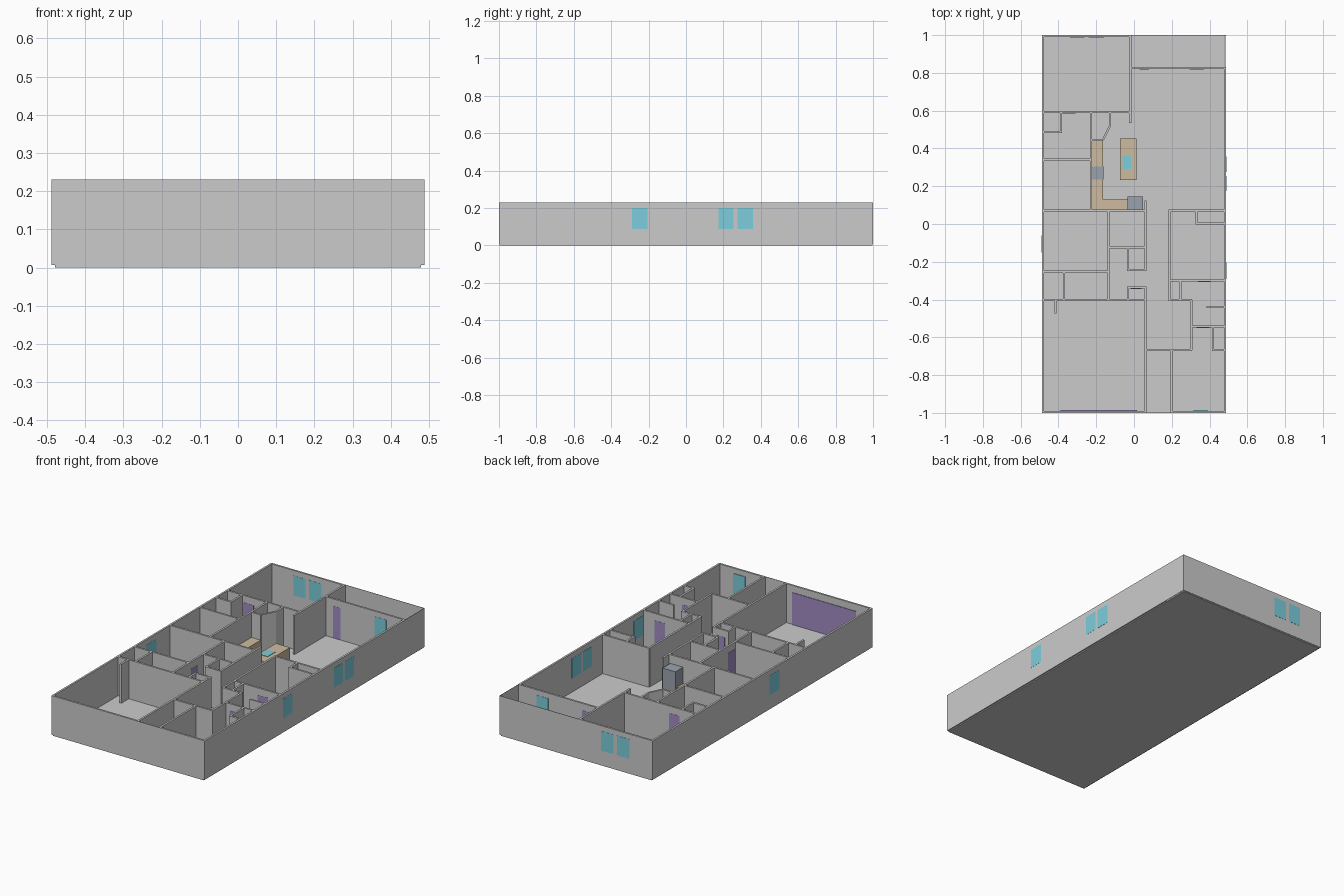
import bpy, bmesh, math
from mathutils import Matrix, Vector

H, T, F = 0.23, 0.011, 0.006   # wall top, wall thickness, floor top

def material(name, rgb):
    m = bpy.data.materials.new(name)
    m.diffuse_color = (*rgb, 1)
    return m

GLASS = material("glass", (0.2, 0.62, 0.72))
DOOR = material("door_purple", (0.36, 0.26, 0.55))
TAN = material("counter_tan", (0.62, 0.5, 0.35))
STEEL = material("steel", (0.33, 0.36, 0.42))

def add_box(bm, x0, x1, y0, y1, z0, z1):
    m = Matrix.Translation(((x0 + x1) / 2, (y0 + y1) / 2, (z0 + z1) / 2)) \
        @ Matrix.Diagonal((abs(x1 - x0), abs(y1 - y0), abs(z1 - z0), 1))
    bmesh.ops.create_cube(bm, size=1, matrix=m)

def finish(name, bm, mat=None):
    me = bpy.data.meshes.new(name)
    bm.to_mesh(me)
    bm.free()
    ob = bpy.data.objects.new(name, me)
    bpy.context.collection.objects.link(ob)
    if mat:
        me.materials.append(mat)
    return ob

def box(name, dims, mat=None):
    bm = bmesh.new()
    add_box(bm, *dims)
    return finish(name, bm, mat)

def walls(name, along_x=(), along_y=(), t=T):
    """along_x: (y, x0, x1) runs; along_y: (x, y0, y1) runs."""
    bm = bmesh.new()
    for y, a, b in along_x:
        add_box(bm, a, b, y - t / 2, y + t / 2, F, H)
    for x, a, b in along_y:
        add_box(bm, x - t / 2, x + t / 2, a, b, F, H)
    return finish(name, bm)

# floor slab
box("floor", (-0.48, 0.48, -0.997, 0.997, 0, F))

# outer walls
walls("outer_walls",
      [(-0.9945, -0.488, 0.066), (-0.9945, 0.194, 0.488), (0.9945, -0.488, -0.015),
       (0.825, -0.02, 0.488)],
      [(-0.4825, -1, 1), (0.4825, -1, 0.83), (-0.02, 0.535, 1)])

# thin screens closing the rear patio and the front porch
walls("patio_and_porch_screens",
      [(0.999, -0.015, 0.487), (-0.999, 0.066, 0.194)],
      [(0.486, 0.83, 1)], t=0.002)

# left rear rooms
walls("left_rear_walls",
      [(0.592, -0.48, -0.02), (0.487, -0.48, -0.382), (0.34, -0.48, -0.228),
       (0.445, -0.228, -0.163)],
      [(-0.387, 0.482, 0.592), (-0.228, 0.07, 0.592), (-0.127, 0.518, 0.592)])

# slanted pantry wall
a, b = Vector((-0.127, 0.521)), Vector((-0.165, 0.445))
slant = box("pantry_slant_wall", (-(a - b).length / 2, (a - b).length / 2, -T / 2, T / 2, F, H))
slant.location = (*((a + b) / 2), 0)
slant.rotation_euler.z = math.atan2(a.y - b.y, a.x - b.x)

# left middle rooms and garage
walls("left_middle_walls",
      [(0.07, -0.48, 0.06), (-0.123, -0.135, 0.06), (-0.243, -0.037, 0.065),
       (-0.253, -0.48, -0.135), (-0.402, -0.48, 0.06), (-0.337, -0.037, 0.065)],
      [(0.06, -0.243, 0.125), (-0.135, -0.402, 0.07), (-0.032, -0.243, -0.123),
       (-0.37, -0.402, -0.253), (-0.032, -0.402, -0.337), (0.06, -0.99, -0.337),
       (-0.415, -0.475, -0.402)])

# right rooms and entry
walls("right_walls",
      [(0.07, 0.182, 0.48), (0.002, 0.325, 0.48), (-0.3, 0.187, 0.48),
       (-0.402, 0.182, 0.308), (-0.44, 0.385, 0.48), (-0.543, 0.303, 0.48),
       (-0.668, 0.06, 0.308), (-0.668, 0.413, 0.48)],
      [(0.187, -0.402, 0.07), (0.33, 0.002, 0.07), (0.245, -0.402, -0.3),
       (0.303, -0.668, -0.402), (0.418, -0.668, -0.543), (0.2, -0.99, -0.668)])

P = 0.0065   # half thickness of door and window panels
# windows, set in walls running along y and along x
for i, (x, y0, y1) in enumerate([(0.4825, -0.29, -0.205), (0.4825, 0.175, 0.255),
                                 (0.4825, 0.275, 0.358), (-0.4825, -0.15, -0.06)]):
    box(f"side_window_{i}", (x - P, x + P, y0, y1, 0.087, 0.2), GLASS)
for i, (y, x0, x1) in enumerate([(0.9945, -0.24, -0.16), (0.9945, -0.34, -0.263),
                                 (0.825, 0.295, 0.37), (-0.992, 0.315, 0.39)]):
    box(f"end_window_{i}", (x0, x1, y - P, y + P, 0.087, 0.2), GLASS)

# doors
for i, (y, x0, x1) in enumerate([(0.592, -0.378, -0.31), (-0.337, -0.015, 0.04),
                                 (-0.543, 0.33, 0.4), (-0.3, 0.34, 0.405),
                                 (0.825, 0.03, 0.08)]):
    box(f"door_{i}", (x0, x1, y - P, y + P, F, 0.19), DOOR)
box("bedroom_door", (-0.135 - P, -0.135 + P, -0.243, -0.18, F, 0.19), DOOR)
box("garage_door", (-0.39, 0.015, -0.992, -0.986, F, 0.19), DOOR)

# kitchen: L-shaped counter, island, sink, stove, fridge
bm = bmesh.new()
outline = [(-0.222, 0.076), (-0.035, 0.076), (-0.035, 0.13), (-0.163, 0.13),
           (-0.163, 0.439), (-0.222, 0.439)]
face = bm.faces.new([bm.verts.new((x, y, F)) for x, y in outline])
new = bmesh.ops.extrude_face_region(bm, geom=[face])["geom"]
bmesh.ops.translate(bm, verts=[v for v in new if isinstance(v, bmesh.types.BMVert)],
                    vec=(0, 0, 0.08))
bmesh.ops.recalc_face_normals(bm, faces=bm.faces)
finish("kitchen_counter", bm, TAN)
box("island", (-0.075, 0.014, 0.233, 0.452, F, 0.086), TAN)
box("island_sink", (-0.062, -0.015, 0.29, 0.362, 0.08, 0.088), GLASS)
box("stove", (-0.223, -0.162, 0.235, 0.305, F, 0.089), STEEL)
box("fridge", (-0.035, 0.047, 0.076, 0.146, F, 0.18), STEEL)
